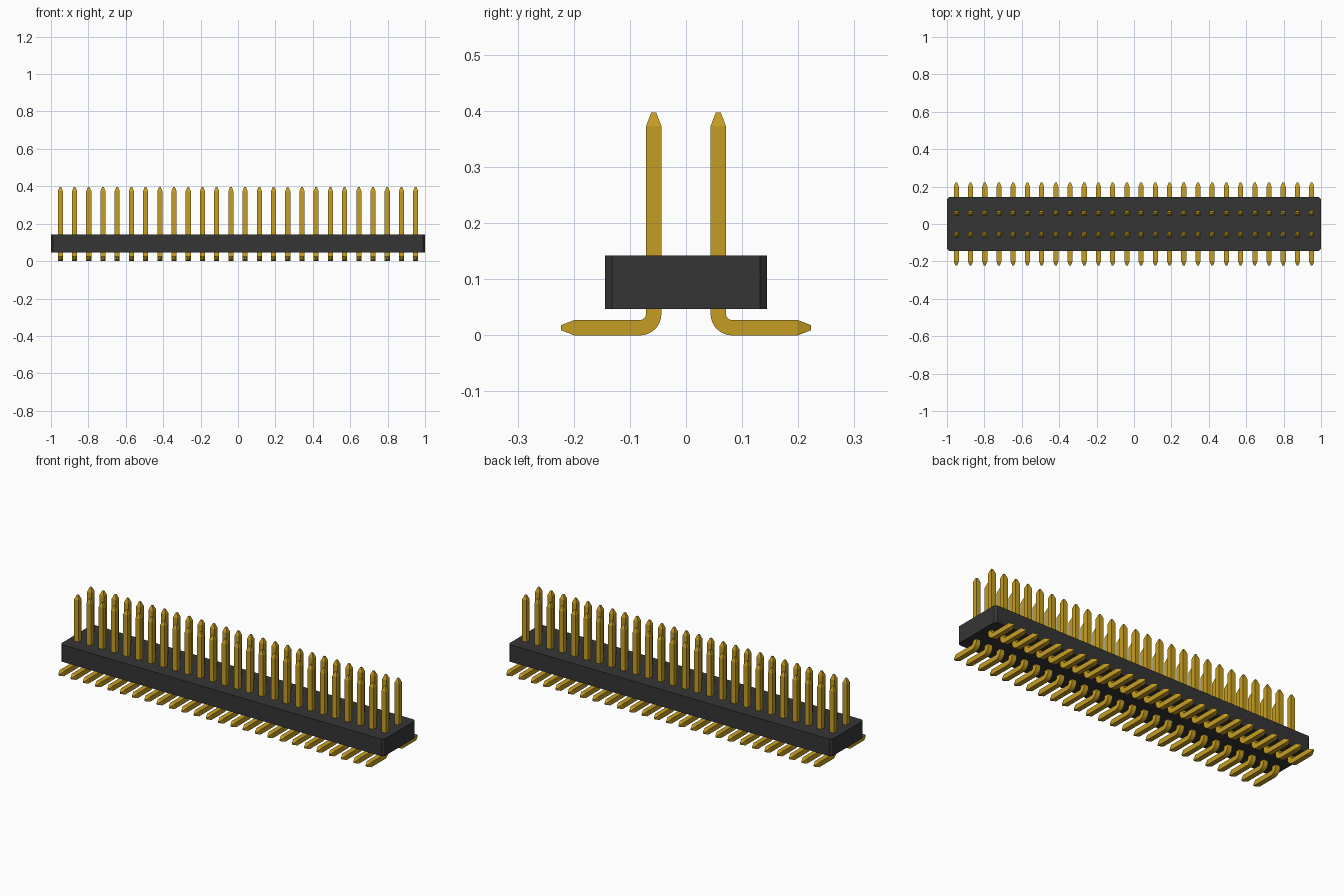
import bpy, bmesh, math
from mathutils import Vector

cube = bpy.data.objects.get("Cube")
if cube:
    bpy.data.objects.remove(cube, do_unlink=True)

COUNT, PITCH, ROW_Y = 26, 0.076, 0.0575
HALF, TIP = 0.0137, 0.0045          # pin half width, tip half width
BEND = 0.0245                       # centreline bend radius
PIN_TOP, FOOT_END, TAPER = 0.397, 0.223, 0.024


def material(name, colour):
    mat = bpy.data.materials.new(name)
    mat.use_nodes = True
    mat.diffuse_color = colour
    mat.node_tree.nodes["Principled BSDF"].inputs["Base Color"].default_value = colour
    return mat


def add_object(name, bm, mat):
    bmesh.ops.recalc_face_normals(bm, faces=bm.faces[:])
    mesh = bpy.data.meshes.new(name)
    bm.to_mesh(mesh)
    bm.free()
    mesh.materials.append(mat)
    obj = bpy.data.objects.new(name, mesh)
    bpy.context.collection.objects.link(obj)
    return obj


gold = material("gold", (0.56, 0.34, 0.016, 1))
black = material("black plastic", (0.036, 0.036, 0.036, 1))

# Housing: block with chamfered vertical corners
bm = bmesh.new()
bmesh.ops.create_cube(bm, size=1)
bmesh.ops.scale(bm, vec=(2, 0.288, 0.095), verts=bm.verts)
bmesh.ops.translate(bm, vec=(0, 0, 0.0945), verts=bm.verts)
uprights = [e for e in bm.edges
            if abs(e.verts[0].co.z - e.verts[1].co.z) > 0.05]
bmesh.ops.bevel(bm, geom=uprights, offset=0.012, segments=1, affect='EDGES')
add_object("housing", bm, black)


def pin_path(side):
    """Points (y, z, half width, angle) from the top tip to the foot tip."""
    y = side * ROW_Y
    path = [(y, PIN_TOP, TIP, 0), (y, PIN_TOP - TAPER, HALF, 0)]
    steps = 8
    for i in range(steps + 1):
        a = math.pi / 2 * i / steps
        path.append((y + side * BEND * (1 - math.cos(a)),
                     HALF + BEND * (1 - math.sin(a)), HALF, a))
    path.append((side * (FOOT_END - TAPER), HALF, HALF, math.pi / 2))
    path.append((side * FOOT_END, HALF, TIP, math.pi / 2))
    return path


def build_pin_row(name, side):
    # Sweep a square section along the bent path, then repeat along x
    bm = bmesh.new()
    rings = []
    for y, z, half, angle in pin_path(side):
        centre = Vector((-PITCH * (COUNT - 1) / 2, y, z))
        across = Vector((0, side * math.cos(angle), math.sin(angle)))
        rings.append([bm.verts.new(centre + Vector((sx * half, 0, 0)) + across * sy * half)
                      for sx, sy in ((-1, -1), (1, -1), (1, 1), (-1, 1))])
    for a, b in zip(rings, rings[1:]):
        for i in range(4):
            j = (i + 1) % 4
            bm.faces.new((a[i], a[j], b[j], b[i]))
    bm.faces.new(rings[0])
    bm.faces.new(rings[-1])
    row = add_object(name, bm, gold)
    bpy.ops.object.select_all(action='DESELECT')
    row.select_set(True)
    bpy.context.view_layer.objects.active = row
    bpy.ops.object.shade_smooth_by_angle(angle=math.radians(20))
    array = row.modifiers.new("repeat", 'ARRAY')
    array.count = COUNT
    array.use_relative_offset = False
    array.use_constant_offset = True
    array.constant_offset_displace = (PITCH, 0, 0)


build_pin_row("front_pins", -1)
build_pin_row("back_pins", 1)
